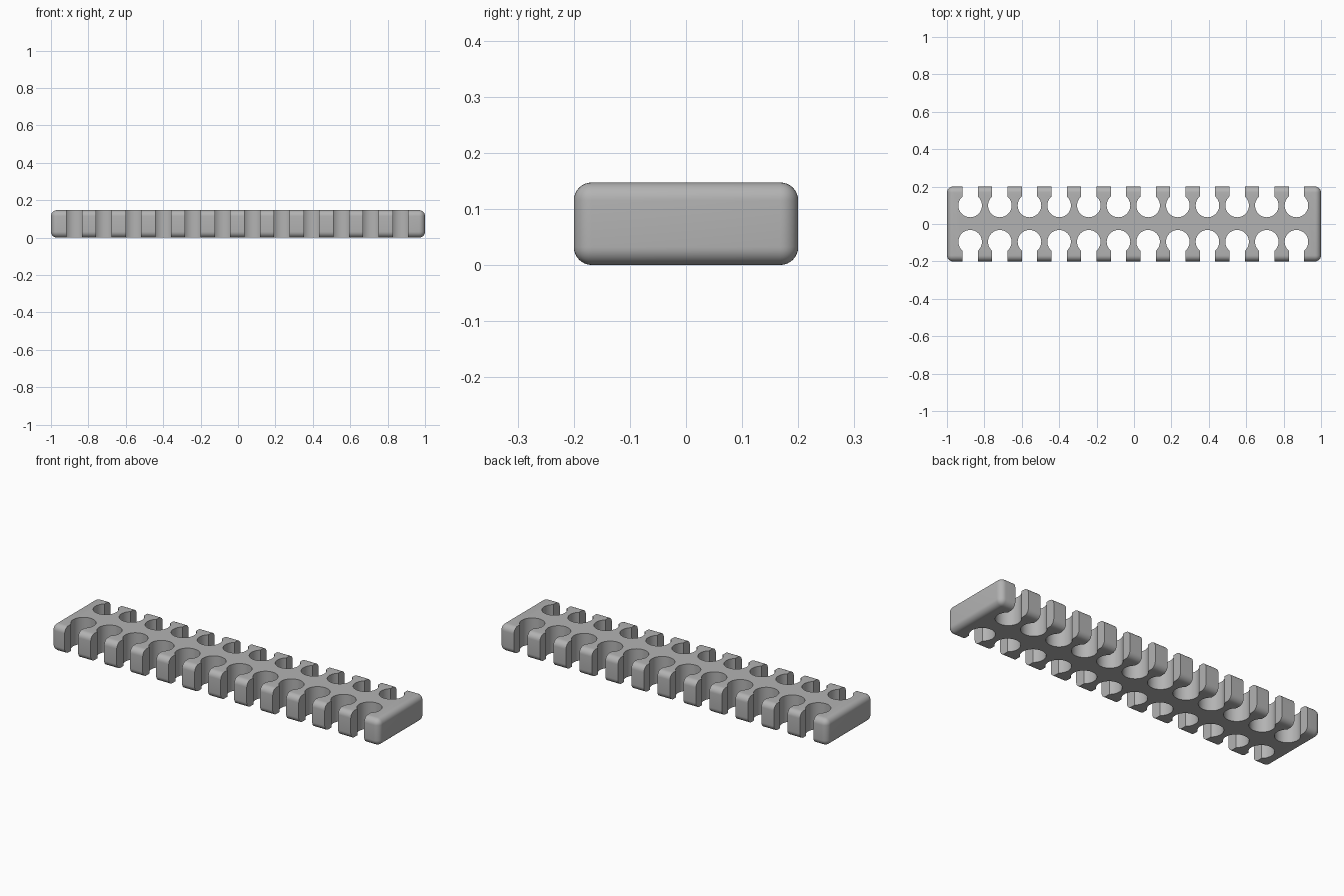
import bpy, bmesh, math

LENGTH, WIDTH, HEIGHT, FILLET = 2.0, 0.4, 0.147, 0.032
COUNT, FIRST_X, PITCH = 12, -0.876, 0.1586
HOLE_R, SLOT_HALF = 0.063, 0.041

cube = bpy.data.objects.get("Cube")
if cube:
    bpy.data.objects.remove(cube, do_unlink=True)

grey = bpy.data.materials.new("grey plastic")
grey.use_nodes = True
grey.diffuse_color = (0.45, 0.45, 0.45, 1)
grey.node_tree.nodes["Principled BSDF"].inputs["Base Color"].default_value = grey.diffuse_color


def mesh_object(name, bm):
    mesh = bpy.data.meshes.new(name)
    bm.to_mesh(mesh)
    bm.free()
    mesh.materials.append(grey)
    obj = bpy.data.objects.new(name, mesh)
    bpy.context.collection.objects.link(obj)
    return obj


def add_keyhole(bm, x, y, side):
    """Round hole with a narrow slot opening to the long edge on the given side."""
    start = math.asin(SLOT_HALF / HOLE_R)
    steps = 40
    profile = [(SLOT_HALF, 0.2), ]
    for i in range(steps + 1):
        a = start + (2 * math.pi - 2 * start) * i / steps
        profile.append((HOLE_R * math.sin(a), HOLE_R * math.cos(a)))
    profile.append((-SLOT_HALF, 0.2))
    verts = [bm.verts.new((x + px, y + side * py, -0.1)) for px, py in profile]
    face = bm.faces.new(verts)
    moved = bmesh.ops.extrude_face_region(bm, geom=[face])["geom"]
    bmesh.ops.translate(bm, vec=(0, 0, HEIGHT + 0.2),
                        verts=[v for v in moved if isinstance(v, bmesh.types.BMVert)])


# Rounded bar
bm = bmesh.new()
bmesh.ops.create_cube(bm, size=1)
bmesh.ops.scale(bm, vec=(LENGTH, WIDTH, HEIGHT), verts=bm.verts)
bmesh.ops.translate(bm, vec=(0, 0, HEIGHT / 2), verts=bm.verts)
bmesh.ops.bevel(bm, geom=bm.edges[:], offset=FILLET, segments=8, profile=0.5,
                affect='EDGES', clamp_overlap=True)
bar = mesh_object("cable_comb", bm)

# Two rows of keyhole notches
bm = bmesh.new()
for side, y in ((1, 0.099), (-1, -0.095)):
    for i in range(COUNT):
        add_keyhole(bm, FIRST_X + i * PITCH, y, side)
bmesh.ops.recalc_face_normals(bm, faces=bm.faces)
cutter = mesh_object("notch_cutter", bm)
cutter.hide_render = True

# Cut the notches and drop the cutter
cut = bar.modifiers.new("notches", 'BOOLEAN')
cut.operation = 'DIFFERENCE'
cut.solver = 'EXACT'
cut.object = cutter
bpy.ops.object.select_all(action='DESELECT')
bpy.context.view_layer.objects.active = bar
bar.select_set(True)
bpy.ops.object.modifier_apply(modifier=cut.name)
bpy.data.objects.remove(cutter, do_unlink=True)
bpy.ops.object.shade_smooth_by_angle(angle=math.radians(30))
